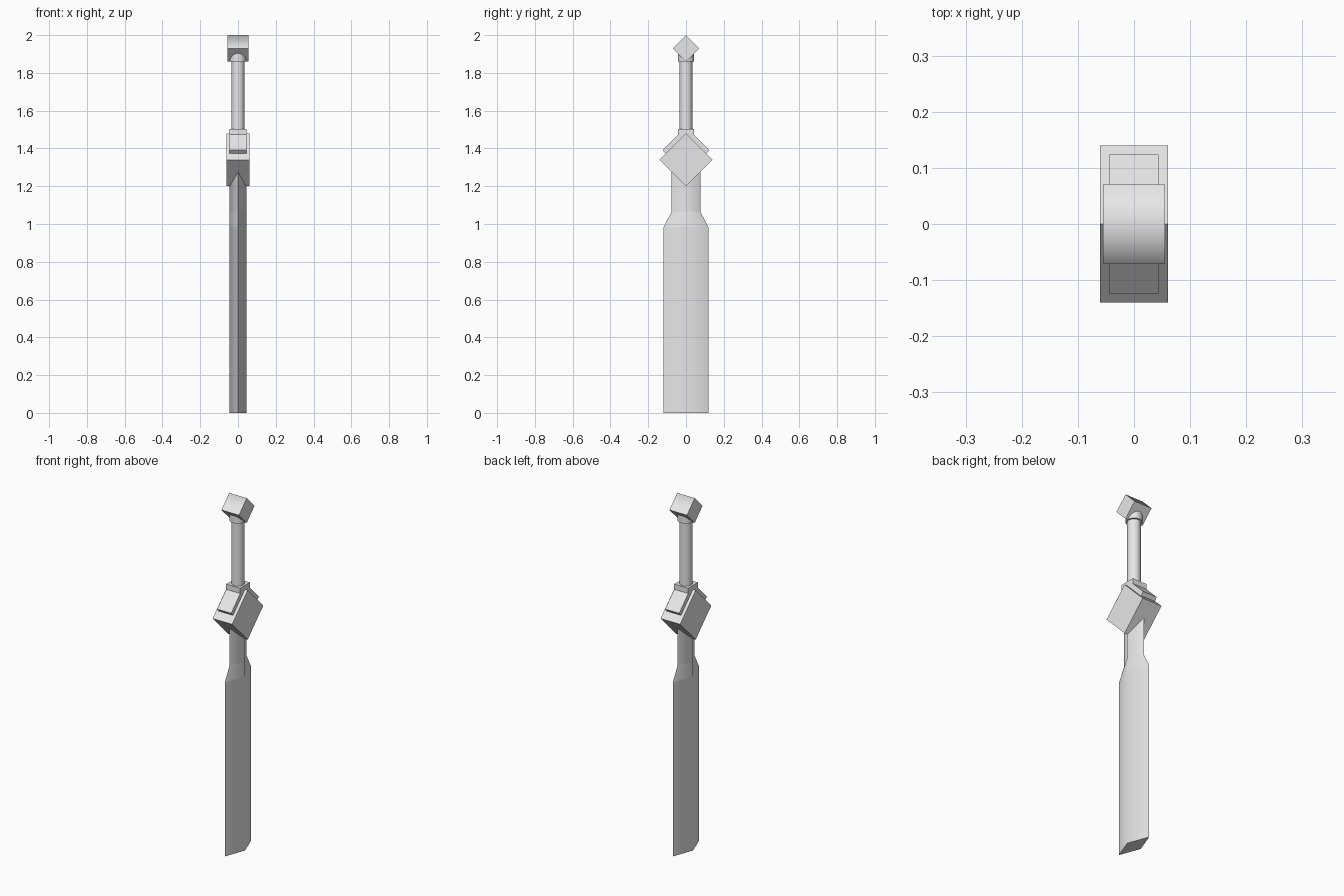
import bpy, bmesh, math

if "Cube" in bpy.data.objects:
    bpy.data.objects.remove(bpy.data.objects["Cube"], do_unlink=True)

grey = bpy.data.materials.new("plain grey")
grey.use_nodes = True
grey.diffuse_color = (0.8, 0.8, 0.8, 1)
grey.node_tree.nodes["Principled BSDF"].inputs["Base Color"].default_value = (0.8, 0.8, 0.8, 1)


def loft(name, rings, smooth_rule):
    """Skin matching rings of points, cap both ends; edges stay sharp unless the rule says smooth."""
    bm = bmesh.new()
    rows = [[bm.verts.new(p) for p in ring] for ring in rings]
    n = len(rows[0])
    for a, b in zip(rows, rows[1:]):
        for i in range(n):
            j = (i + 1) % n
            bm.faces.new((a[i], a[j], b[j], b[i]))
    bm.faces.new(rows[0])
    bm.faces.new(rows[-1])
    bmesh.ops.recalc_face_normals(bm, faces=bm.faces)
    for f in bm.faces:
        f.smooth = True
    for e in bm.edges:
        e.smooth = smooth_rule(e)
    mesh = bpy.data.meshes.new(name)
    bm.to_mesh(mesh)
    bm.free()
    mesh.materials.append(grey)
    obj = bpy.data.objects.new(name, mesh)
    bpy.context.collection.objects.link(obj)
    return obj


def prism(name, profile, half_x, smooth_above=9.0):
    """Extrude a (y, z) profile across x; edges above the given height are smooth."""
    rings = [[(x, y, z) for y, z in profile] for x in (-half_x, half_x)]

    def rule(e):
        a, b = e.verts
        return abs(a.co.x - b.co.x) > 0.01 and a.co.z > smooth_above
    return loft(name, rings, rule)


def diamond(z, r):
    return [(r, z), (0, z + r), (-r, z), (0, z - r)]


def rod(name, radius, z0, z1, sides=24):
    rings = [[(radius * math.cos(math.tau * i / sides),
               radius * math.sin(math.tau * i / sides), z) for i in range(sides)]
             for z in (z0, z1)]
    return loft(name, rings, lambda e: abs(e.verts[0].co.z - e.verts[1].co.z) > 0.01)


# Blade: diamond section, stepping in through a sloped shoulder below the guard
half_thick = 0.044
levels = [(0, 0.118), (0.985, 0.118), (1.065, 0.076), (1.34, 0.076)]
loft("blade",
     [[(half_thick, 0, z), (0, w, z), (-half_thick, 0, z), (0, -w, z)] for z, w in levels],
     lambda e: all(abs(v.co.x) > 0.01 for v in e.verts))

# Guard: square block standing on its edge
prism("guard", diamond(1.34, 0.14), 0.061)

# Saddle cap draped over the guard, around the foot of the grip
right_half = [(0.043, 1.503), (0.043, 1.473), (0.124, 1.392), (0.108, 1.374), (0, 1.374)]
left_half = [(-y, z) for y, z in reversed(right_half[:-1])]
prism("guard_cap", right_half + left_half, 0.044)

# Grip, collar and pommel
rod("grip", 0.034, 1.48, 1.9)
rod("pommel_collar", 0.043, 1.86, 1.92)
prism("pommel", diamond(1.93, 0.07), 0.055, smooth_above=1.98)
